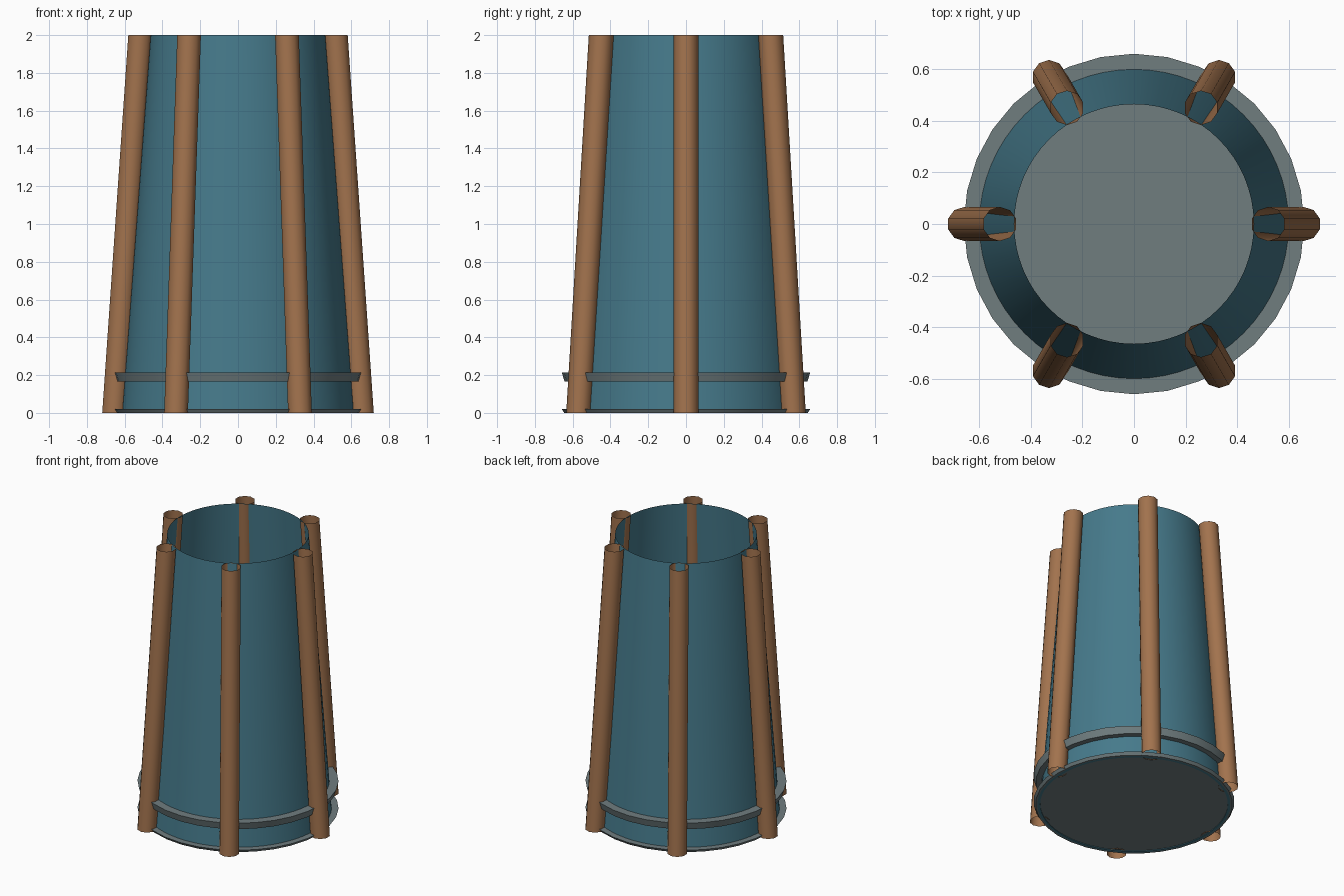
import bpy
import math

old = bpy.data.objects.get("Cube")
if old:
    bpy.data.objects.remove(old, do_unlink=True)


def material(name, rgb):
    mat = bpy.data.materials.new(name)
    mat.use_nodes = True
    mat.diffuse_color = (*rgb, 1)
    mat.node_tree.nodes["Principled BSDF"].inputs["Base Color"].default_value = (*rgb, 1)
    return mat


teal = material("teal", (0.061, 0.195, 0.26))
wood = material("wood brown", (0.36, 0.17, 0.075))
grey = material("metal grey", (0.16, 0.205, 0.212))


def build(name, verts, faces, mat, smooth=None):
    mesh = bpy.data.meshes.new(name)
    mesh.from_pydata(verts, [], faces)
    mesh.materials.append(mat)
    obj = bpy.data.objects.new(name, mesh)
    bpy.context.collection.objects.link(obj)
    if smooth:
        bpy.ops.object.select_all(action="DESELECT")
        obj.select_set(True)
        bpy.context.view_layer.objects.active = obj
        bpy.ops.object.shade_smooth_by_angle(angle=math.radians(smooth))
    return obj


def circle(radius, z, sides, cx=0, cy=0):
    """Points round a circle, the first one towards +y."""
    steps = [math.pi / 2 + math.tau * i / sides for i in range(sides)]
    return [(cx + radius * math.cos(a), cy + radius * math.sin(a), z) for a in steps]


def loft(loops, closed=False):
    """Join equal loops of points with quads."""
    n, count = len(loops[0]), len(loops)
    verts = [p for loop in loops for p in loop]
    faces = []
    for k in range(count if closed else count - 1):
        a, b = k * n, (k + 1) % count * n
        faces += [(a + i, a + (i + 1) % n, b + (i + 1) % n, b + i) for i in range(n)]
    return verts, faces


# Tapered open shell with a narrow lip turned out at the foot
shell = [circle(0.632, 0, 64), circle(0.614, 0, 64), circle(0.463, 2, 64)]
build("shell", *loft(shell), teal, 30)

# Floor disc
build("floor", circle(0.614, 0.004, 64), [tuple(range(64))], grey)

# Flared hoops round the shell
hoops = {
    "upper_hoop": [(0.604, 0.165), (0.643, 0.165), (0.658, 0.215), (0.596, 0.215)],
    "foot_hoop": [(0.632, 0), (0.645, 0), (0.658, 0.02), (0.61, 0.02)],
}
for name, profile in hoops.items():
    loops = [circle(r, z, 32) for r, z in profile]
    build(name, *loft(loops, closed=True), grey, 20)

# Six leaning hollow posts
for i in range(6):
    c, s = math.cos(i * math.tau / 6), math.sin(i * math.tau / 6)
    ends = [circle(0.066, z, 10, r * c, r * s) for r, z in ((0.656, 0), (0.518, 2))]
    build(f"post_{i + 1}", *loft(ends), wood, 40)
